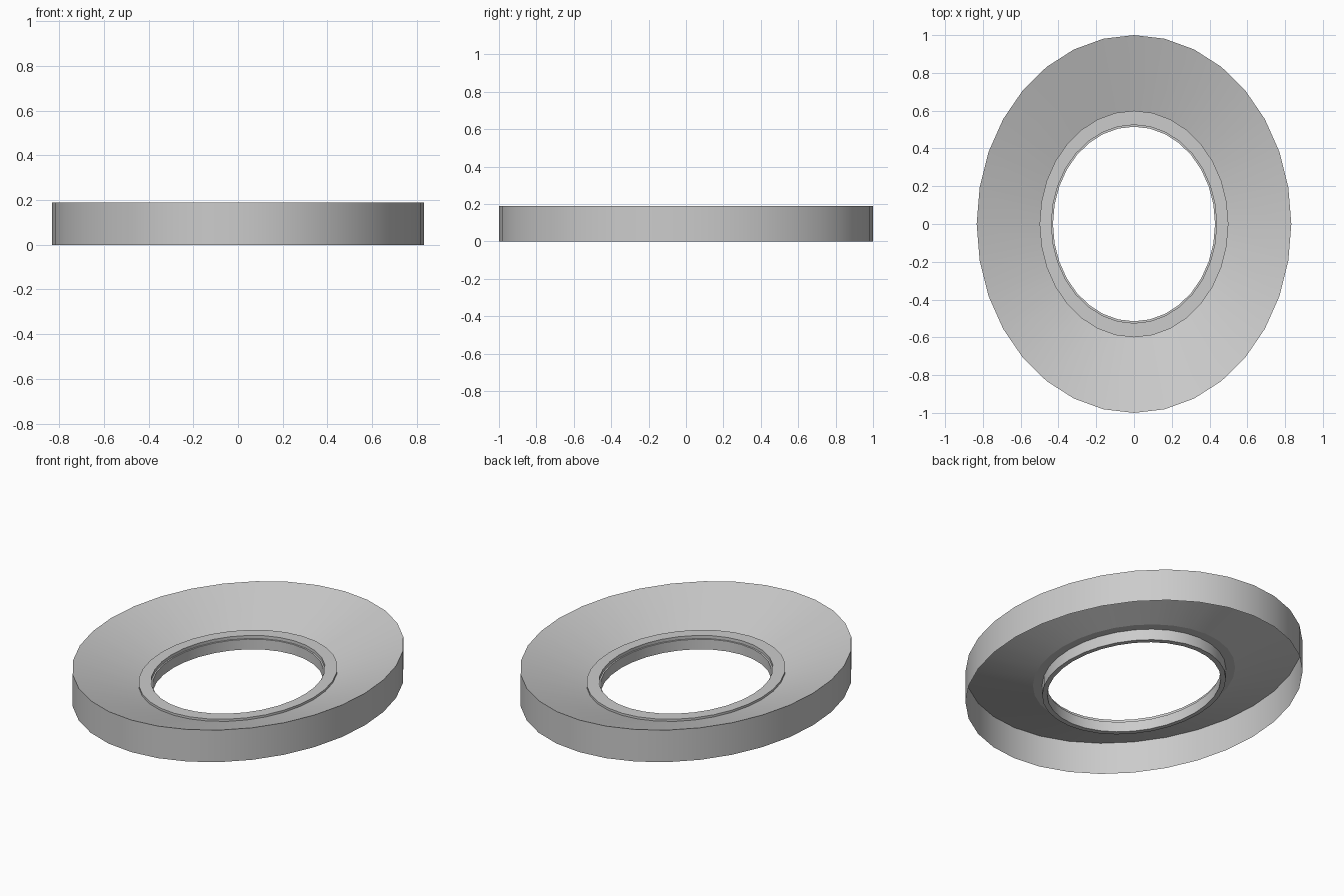
import bpy, bmesh, math

if "Cube" in bpy.data.objects:
    bpy.data.objects.remove(bpy.data.objects["Cube"])

SEGMENTS = 32
X_SCALE = 0.833   # oval: x radius relative to y radius


def oval_lathe(name, profile, closed=False):
    """Sweep (radius, z) points around z as an oval; the profile runs so normals face outward."""
    bm = bmesh.new()
    rings = []
    for r, z in profile:
        rings.append([bm.verts.new((X_SCALE * r * math.sin(a), r * math.cos(a), z))
                      for a in (2 * math.pi * i / SEGMENTS for i in range(SEGMENTS))])
    pairs = list(zip(rings, rings[1:]))
    if closed:
        pairs.append((rings[-1], rings[0]))
    for lower, upper in pairs:
        for i in range(SEGMENTS):
            j = (i + 1) % SEGMENTS
            bm.faces.new((lower[j], lower[i], upper[i], upper[j]))
    mesh = bpy.data.meshes.new(name)
    bm.to_mesh(mesh)
    bm.free()
    obj = bpy.data.objects.new(name, mesh)
    bpy.context.collection.objects.link(obj)
    bpy.ops.object.select_all(action='DESELECT')
    obj.select_set(True)
    bpy.context.view_layer.objects.active = obj
    bpy.ops.object.shade_smooth_by_angle(angle=math.radians(30))
    return obj


# Open-bottomed shell: upright outer wall and a dish sloping in to the collar
oval_lathe("dished_rim", [(1.0, 0.0), (1.0, 0.19), (0.60, 0.065)])

# Collar around the hole: raised flange, stepped bore and tube down to the base
oval_lathe("hole_collar", [
    (0.545, 0.0), (0.545, 0.065), (0.60, 0.065), (0.60, 0.078),
    (0.525, 0.078), (0.525, 0.060), (0.515, 0.060), (0.515, 0.0),
], closed=True)
